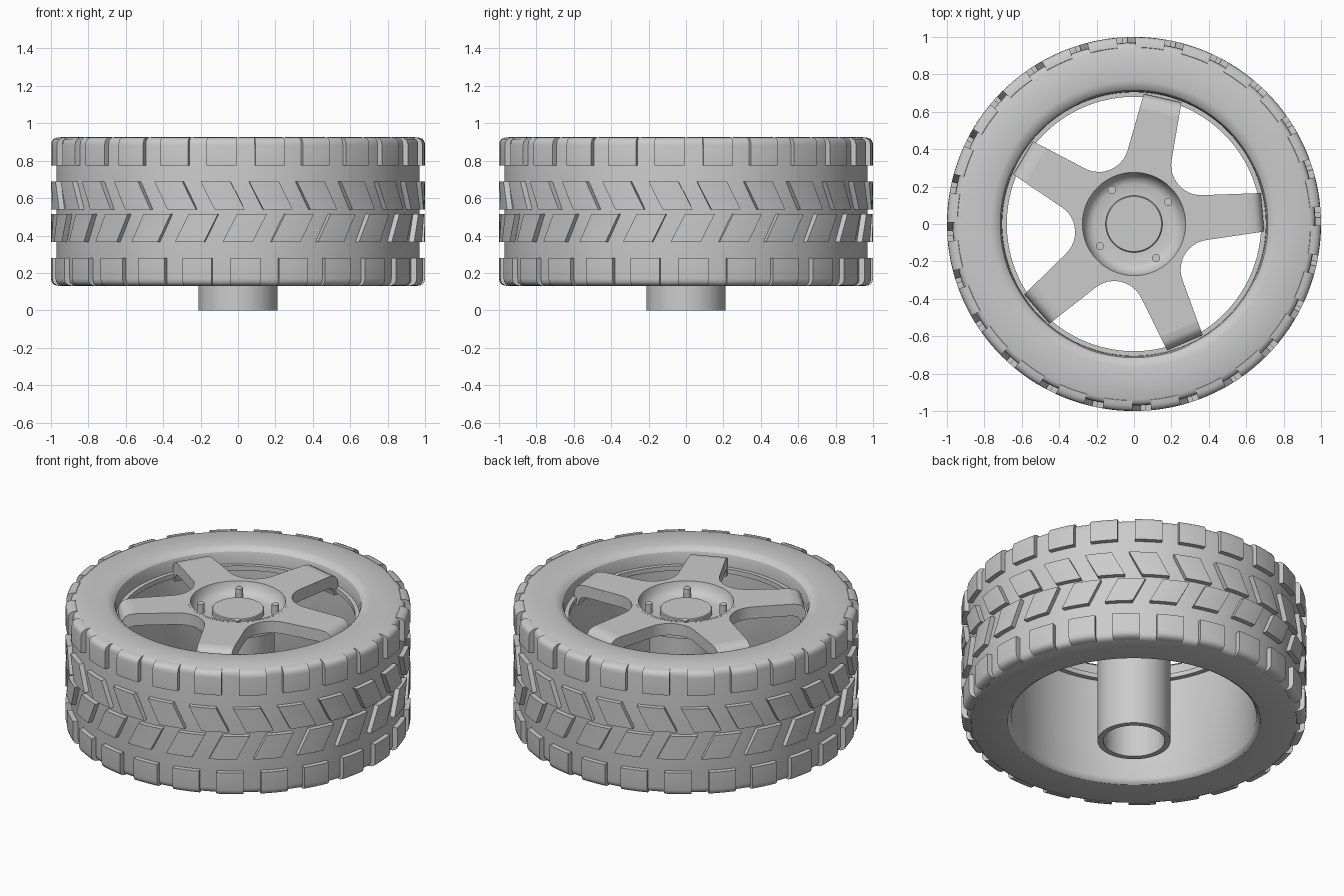
import bpy, bmesh
from math import sin, cos, tan, pi, radians, hypot
from mathutils import Vector, Matrix

if "Cube" in bpy.data.objects:
    bpy.data.objects.remove(bpy.data.objects["Cube"])

GREY = (0.6, 0.6, 0.6, 1)
grey = bpy.data.materials.new("plain grey")
grey.use_nodes = True
grey.diffuse_color = GREY
grey.node_tree.nodes["Principled BSDF"].inputs["Base Color"].default_value = GREY


def finish(bm, name):
    bmesh.ops.recalc_face_normals(bm, faces=bm.faces)
    mesh = bpy.data.meshes.new(name)
    bm.to_mesh(mesh)
    bm.free()
    mesh.materials.append(grey)
    mesh.shade_smooth()
    mesh.set_sharp_from_angle(angle=radians(32))
    obj = bpy.data.objects.new(name, mesh)
    bpy.context.collection.objects.link(obj)
    return obj


def polar(r, z, angle):
    return Vector((r * cos(angle), r * sin(angle), z))


def lathe(name, profile, closed, steps=144):
    """Spin an (r, z) profile about the z axis."""
    bm = bmesh.new()
    verts = [bm.verts.new((r, 0, z)) for r, z in profile]
    pairs = list(zip(verts, verts[1:]))
    if closed:
        pairs.append((verts[-1], verts[0]))
    edges = [bm.edges.new(p) for p in pairs]
    bmesh.ops.spin(bm, geom=verts + edges, cent=(0, 0, 0), axis=(0, 0, 1),
                   angle=2 * pi, steps=steps, use_merge=True)
    bmesh.ops.remove_doubles(bm, verts=bm.verts, dist=0.0002)
    return finish(bm, name)


def loft(bm, sections):
    """Join matching closed sections into a capped solid."""
    loops = [[bm.verts.new(p) for p in s] for s in sections]
    for a, b in zip(loops, loops[1:]):
        for i in range(len(a)):
            j = (i + 1) % len(a)
            bm.faces.new((a[i], a[j], b[j], b[i]))
    bm.faces.new(loops[0])
    bm.faces.new(loops[-1][::-1])


# Tyre carcass with rounded shoulders, open barrel and rim ledge
lathe("tyre_body", [
    (0.94, 0.925), (0.957, 0.917), (0.967, 0.905), (0.97, 0.885),
    (0.97, 0.17), (0.967, 0.15), (0.957, 0.138), (0.94, 0.13),
    (0.735, 0.13), (0.72, 0.14), (0.71, 0.16), (0.71, 0.795),
    (0.68, 0.795), (0.68, 0.825), (0.705, 0.825), (0.707, 0.87),
    (0.715, 0.9), (0.735, 0.918), (0.765, 0.925)], True)

# Tread rows: shoulder lugs and slanted centre lugs, 24 each
COUNT, WIDTH, SLANT = 24, radians(9.2), radians(4.4)
MID = 1.055 / 2
shoulder = [(0.94, 0.775), (1.0, 0.775), (1.0, 0.885), (0.997, 0.902),
            (0.988, 0.915), (0.97, 0.923), (0.945, 0.9255), (0.94, 0.92)]
centre = [(0.95, 0.54), (1.0, 0.54), (1.0, 0.69), (0.95, 0.69)]


def flip(profile):
    return [(r, 2 * MID - z) for r, z in profile]


def tread_row(name, profile, centre_deg, slant):
    bm = bmesh.new()
    zs = [z for r, z in profile]
    low, high = min(zs), max(zs)
    for k in range(COUNT):
        mid = radians(centre_deg) + k * 2 * pi / COUNT
        sections = []
        for s in range(7):
            a = mid + WIDTH * (s / 6 - 0.5)
            sections.append([polar(r, z, a + slant * (0.5 - (z - low) / (high - low)))
                             for r, z in profile])
        loft(bm, sections)
    finish(bm, name)


tread_row("upper_shoulder_lugs", shoulder, 9.9, 0)
tread_row("upper_centre_lugs", centre, 10.2, SLANT)
tread_row("lower_centre_lugs", flip(centre), 2.1, -SLANT)
tread_row("lower_shoulder_lugs", flip(shoulder), 2.3, 0)

# Hub: dished face with raised boss, and hollow axle sleeve below
lathe("hub", [
    (0.0, 0.87), (0.147, 0.87), (0.152, 0.865), (0.152, 0.84), (0.215, 0.84),
    (0.24, 0.85), (0.26, 0.872), (0.272, 0.9), (0.276, 0.916),
    (0.29, 0.916), (0.29, 0.81), (0.212, 0.81), (0.212, 0.0),
    (0.178, 0.0), (0.178, 0.76), (0.0, 0.76)], False, 96)

# Five-armed plate: straight tapered arms joined by round fillets
TOP, THICK, JOIN = 0.915, 0.075, 0.61
ARMS, FIRST, FILLET = 5, radians(5.2), 0.16
TAPER = 0.055


def half_width(r):
    return 0.123 - (r - 0.33) * TAPER


def star_outline():
    step = 2 * pi / ARMS
    pts = []
    # Apex where neighbouring arm edges would meet, measured along the bisector
    x = (0.123 + 0.33 * TAPER) / (tan(step / 2) + TAPER)
    apex = hypot(x, half_width(x))
    tilt = step / 2 + math_taper
    reach = apex + FILLET / sin(tilt)
    sweep = pi / 2 - tilt
    for k in range(ARMS):
        a = FIRST + k * step
        rot = Matrix.Rotation(a, 3, 'Z')
        for side in (-1, 1):
            pts.append(rot @ Vector((JOIN, side * half_width(JOIN), TOP)))
        b = a + step / 2
        fillet_centre = polar(reach, TOP, b)
        for s in range(13):
            t = b + pi + sweep * (1 - 2 * s / 12)
            pts.append(fillet_centre + polar(FILLET, 0, t))
    return pts


math_taper = TAPER
bm = bmesh.new()
hole = [polar(0.278, TOP, 2 * pi * i / 96) for i in range(96)]
edges = []
for ring in (star_outline(), hole):
    vs = [bm.verts.new(p) for p in ring]
    edges += [bm.edges.new((vs[i], vs[(i + 1) % len(vs)])) for i in range(len(vs))]
bmesh.ops.triangle_fill(bm, edges=edges, use_beauty=True)
ext = bmesh.ops.extrude_face_region(bm, geom=bm.faces[:], use_keep_orig=True)
bmesh.ops.translate(bm, vec=(0, 0, -THICK),
                    verts=[g for g in ext["geom"] if isinstance(g, bmesh.types.BMVert)])
finish(bm, "spoke_plate")

# Spoke tips curling down onto the rim ledge
tip = [(JOIN, TOP), (0.645, 0.911), (0.668, 0.899), (0.683, 0.878), (0.69, 0.85),
       (0.69, 0.78), (0.66, 0.78), (0.655, 0.81), (0.64, 0.83), (JOIN, TOP - THICK)]
bm = bmesh.new()
for k in range(ARMS):
    rot = Matrix.Rotation(FIRST + k * 2 * pi / ARMS, 3, 'Z')
    loft(bm, [[rot @ Vector((r, side * half_width(r), z)) for r, z in tip]
              for side in (-1, 1)])
finish(bm, "spoke_tips")

# Four wheel studs standing on the dish floor
bm = bmesh.new()
for k in range(4):
    spot = polar(0.217, 0.865, radians(33) + k * pi / 2)
    bmesh.ops.create_cone(bm, cap_ends=True, segments=12, radius1=0.022, radius2=0.022,
                          depth=0.07, matrix=Matrix.Translation(spot))
finish(bm, "wheel_studs")
